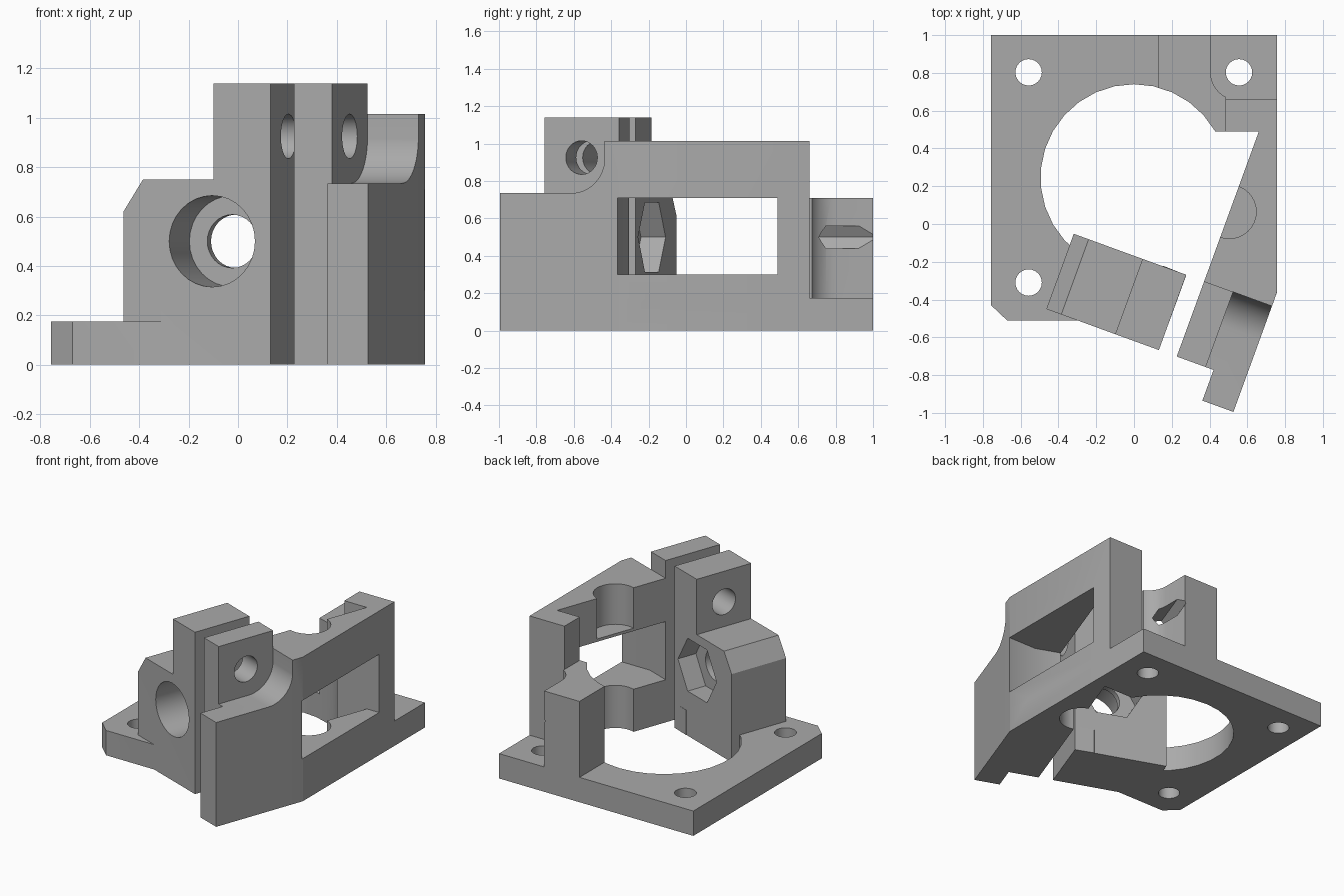
import bpy, bmesh, math
from mathutils import Matrix

cube = bpy.data.objects.get("Cube")
if cube:
    bpy.data.objects.remove(cube, do_unlink=True)

TILT = Matrix.Rotation(math.radians(-20), 4, 'Z')   # frame of the clamp and wall
WORLD = Matrix.Identity(4)
# how a profile point (p, q) and a depth h map to x, y, z
AXES = {'X': lambda p, q, h: (h, p, q),
        'Y': lambda p, q, h: (p, h, q),
        'Z': lambda p, q, h: (p, q, h)}

grey = bpy.data.materials.new("plain_grey")
grey.use_nodes = True
COLOUR = (0.4, 0.4, 0.4, 1)
grey.diffuse_color = COLOUR
grey.node_tree.nodes["Principled BSDF"].inputs["Base Color"].default_value = COLOUR


def prism(name, points, lo, hi, axis='Z', frame=WORLD):
    bm = bmesh.new()
    ends = [[bm.verts.new(AXES[axis](p, q, h)) for p, q in points] for h in (lo, hi)]
    for ring in ends:
        bm.faces.new(ring)
    n = len(points)
    for i in range(n):
        j = (i + 1) % n
        bm.faces.new((ends[0][i], ends[0][j], ends[1][j], ends[1][i]))
    bmesh.ops.recalc_face_normals(bm, faces=bm.faces)
    bm.transform(frame)
    mesh = bpy.data.meshes.new(name)
    bm.to_mesh(mesh)
    bm.free()
    mesh.materials.append(grey)
    obj = bpy.data.objects.new(name, mesh)
    bpy.context.collection.objects.link(obj)
    return obj


def rect(x0, x1, y0, y1):
    return [(x0, y0), (x1, y0), (x1, y1), (x0, y1)]


def disc(cx, cy, r, n=32, start=0.0):
    return [(cx + r * math.cos(start + math.tau * i / n),
             cy + r * math.sin(start + math.tau * i / n)) for i in range(n)]


def combine(target, tool, operation):
    bpy.context.view_layer.objects.active = target
    mod = target.modifiers.new("combine", 'BOOLEAN')
    mod.operation, mod.solver, mod.object = operation, 'EXACT', tool
    bpy.ops.object.modifier_apply(modifier=mod.name)
    bpy.data.objects.remove(tool, do_unlink=True)


def add(target, *args, **kw):
    combine(target, prism("addition", *args, **kw), 'UNION')


def cut(target, *args, **kw):
    combine(target, prism("cutter", *args, **kw), 'DIFFERENCE')


A0, A1, A2 = 0.452, 0.616, 0.835     # wall inner face, lug face, wall outer face
B0, B1 = -0.582, -0.158              # clamp front and back
BOLT_R, PLATE, LEDGE, WALL, TOP = 0.07, 0.175, 0.71, 1.015, 1.14

# base plate
bracket = prism("motor_bracket",
                [(-0.757, -0.43), (-0.67, -0.512), (0.69, -0.512), (0.757, -0.36),
                 (0.757, 0.91), (0.67, 1.0), (-0.757, 1.0)], 0, PLATE)

# corner column and its bolt pocket
add(bracket, rect(0.13, 0.757, 0.49, 1.0), 0, LEDGE)
cut(bracket, disc(0.555, 0.805, 0.15), PLATE, 1)
cut(bracket, rect(0.405, 1, 0.805, 1.2), PLATE, 1)
cut(bracket, rect(0.485, 1, 0.66, 1.2), PLATE, 1)
add(bracket, [(0.757, 0.91), (0.67, 1.0), (0.3, 1.0), (0.3, 0.8), (0.757, 0.8)], 0, PLATE)

# slanted side wall, shelf, clamp lug and the fillet behind the shelf
add(bracket, [(0.661, 0.49), (0.369, -0.303), (0.731, -0.435), (0.757, -0.36),
              (0.757, 0.66), (0.485, 0.66), (0.485, 0.49)], 0, WALL)
add(bracket, [(A0, -0.08), (A0, B0), (0.66, B0), (0.66, -0.755), (A2, -0.755), (A2, -0.08)],
    0, 0.735, frame=TILT)
add(bracket, rect(A0, A1, B0, B1), 0, TOP, frame=TILT)
R = 0.19
arc = [(B1 - R + R * math.sin(t * math.pi / 24), 0.735 + R - R * math.cos(t * math.pi / 24))
       for t in range(13)]
add(bracket, arc + [(B1 + 0.03, 0.735 + R), (B1 + 0.03, 0.7), (B1 - R, 0.7)],
    A1 - 0.02, A2, axis='X', frame=TILT)

# round motor opening and the gap beside the wall
cut(bracket, disc(0, 0.245, 0.495, 30, math.pi / 2), -0.1, 1.3)
cut(bracket, [(0.661, 0.49), (0.083, -1.094), (-0.011, -1.06), (0.277, -0.27),
              (0, -0.16), (0, 0.3), (0.3, 0.49)], -0.1, 1.3)

# side window
cut(bracket, [(0.9, -0.365), (0.537, -0.365), (0.369, -0.303), (0.2, -0.24),
              (0.2, 0.49), (0.9, 0.49)], 0.3, LEDGE)

# half-round channel in the wall, with a thin web above the window
for lo, hi in ((-0.1, LEDGE - 0.05), (LEDGE + 0.02, 1.3)):
    cut(bracket, disc(0.505, 0.065, 0.142), lo, hi)

# clamp block with a raised lug
add(bracket, [(-0.282, 0), (0.352, 0), (0.352, TOP), (0.106, TOP),
              (0.106, 0.75), (-0.198, 0.75), (-0.282, 0.62)], B0, B1, axis='Y', frame=TILT)

# stepped bore, nut trap and far access hole, all on one axis
for profile, lo, hi in ((disc(0.1, 0.5, 0.185), -1, B0 + 0.24),
                        (disc(0.1, 0.5, 0.108), -1, 0),
                        (disc(0.1, 0.5, 0.215, 6), B1 - 0.14, 0),
                        (disc(0.1, 0.5, 0.07, 6), 0.5, 1.2)):
    cut(bracket, profile, lo, hi, axis='Y', frame=TILT)

# clamp screw hole through both lugs
cut(bracket, disc(-0.37, 0.925, 0.09), -0.2, 1.2, axis='X', frame=TILT)

# plate bolt holes
for x, y in ((-0.558, 0.803), (0.556, 0.803), (-0.558, -0.31)):
    cut(bracket, disc(x, y, BOLT_R, 24), -0.1, 0.4)

bpy.ops.object.select_all(action='DESELECT')
bracket.select_set(True)
bpy.context.view_layer.objects.active = bracket
bpy.ops.object.shade_smooth_by_angle(angle=math.radians(25))
